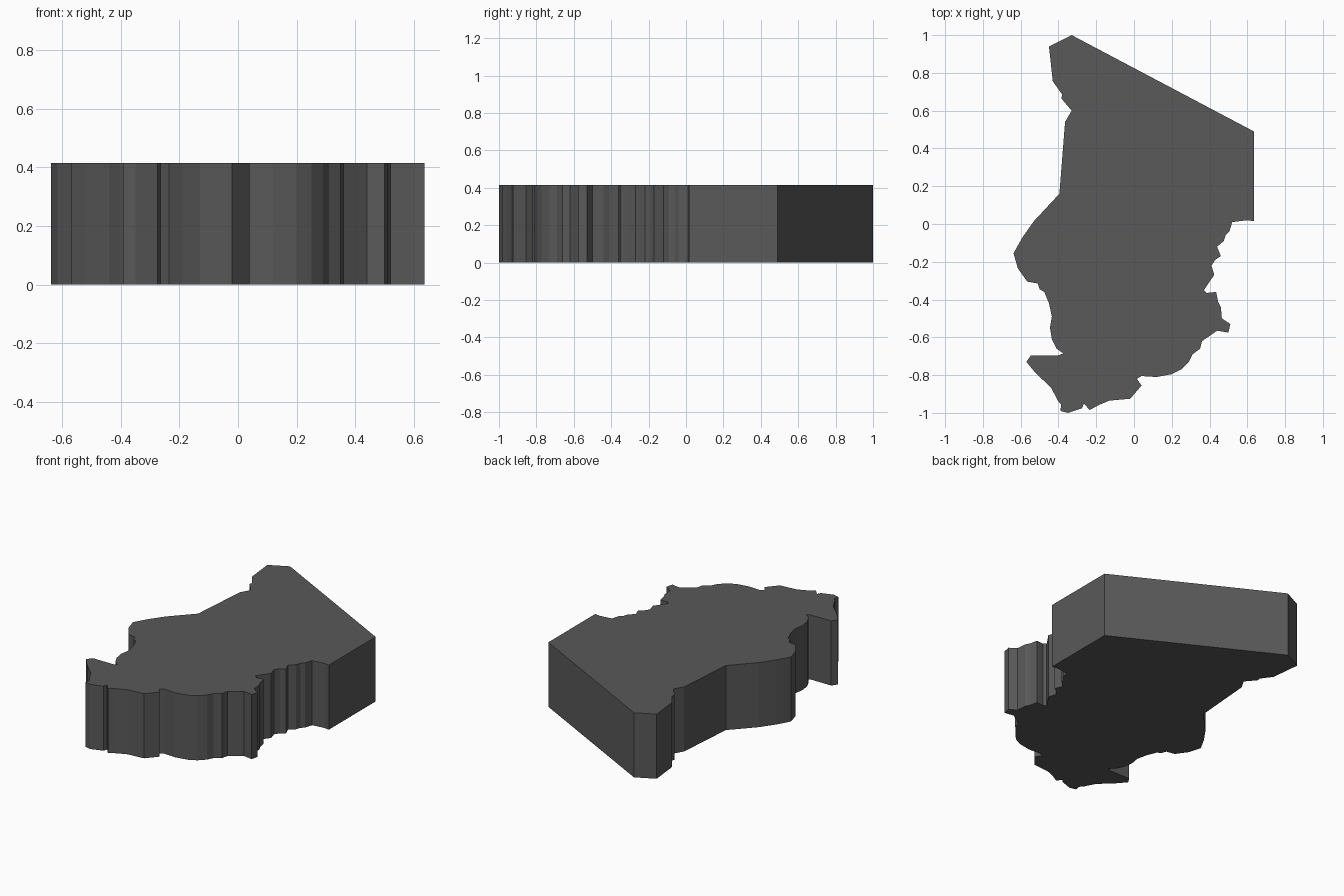
import bpy, bmesh

HEIGHT = 0.415

# Outline seen from above, clockwise from the northern tip
outline = [
    # straight north and east borders
    (-0.33, 1.0), (0.635, 0.49), (0.635, 0.015), (0.60, 0.02), (0.52, 0.01),
    # ragged east edge
    (0.505, -0.04), (0.485, -0.06), (0.475, -0.09), (0.44, -0.12), (0.46, -0.17),
    (0.43, -0.19), (0.41, -0.22), (0.425, -0.27), (0.40, -0.305), (0.37, -0.35),
    (0.385, -0.365), (0.435, -0.36), (0.445, -0.41), (0.46, -0.44), (0.465, -0.50),
    (0.51, -0.53), (0.50, -0.575), (0.44, -0.565), (0.36, -0.62), (0.35, -0.66),
    # south edge
    (0.31, -0.69), (0.29, -0.73), (0.25, -0.77), (0.20, -0.795), (0.12, -0.81),
    (0.04, -0.805), (0.015, -0.82), (0.04, -0.855), (-0.02, -0.925), (-0.13, -0.935),
    (-0.19, -0.96), (-0.235, -0.985), (-0.265, -0.95), (-0.275, -0.975), (-0.35, -1.0),
    (-0.39, -0.99), (-0.385, -0.955), (-0.40, -0.94),
    # south-west spur and west edge
    (-0.44, -0.865), (-0.52, -0.79), (-0.57, -0.73), (-0.545, -0.695), (-0.40, -0.695),
    (-0.375, -0.685), (-0.41, -0.66), (-0.435, -0.61), (-0.445, -0.55), (-0.435, -0.49),
    (-0.45, -0.42), (-0.475, -0.36), (-0.50, -0.345), (-0.51, -0.315), (-0.565, -0.305),
    (-0.615, -0.235), (-0.638, -0.155), (-0.59, -0.07), (-0.53, 0.015), (-0.395, 0.16),
    # north-west edge
    (-0.365, 0.54), (-0.33, 0.60), (-0.385, 0.665), (-0.38, 0.685), (-0.43, 0.755),
    (-0.45, 0.94),
]

# Flat base face extruded straight up into a slab
bm = bmesh.new()
base = bm.faces.new([bm.verts.new((x, y, 0)) for x, y in outline])
top = bmesh.ops.extrude_face_region(bm, geom=[base], use_keep_orig=True)
bmesh.ops.translate(bm, vec=(0, 0, HEIGHT),
                    verts=[g for g in top["geom"] if isinstance(g, bmesh.types.BMVert)])
bmesh.ops.recalc_face_normals(bm, faces=bm.faces)

mesh = bpy.data.meshes.new("map_slab")
bm.to_mesh(mesh)
bm.free()
slab = bpy.data.objects.new("map_slab", mesh)
bpy.context.collection.objects.link(slab)

# Dark grey surface
grey = bpy.data.materials.new("dark_grey")
grey.diffuse_color = (0.1, 0.1, 0.1, 1)
mesh.materials.append(grey)
